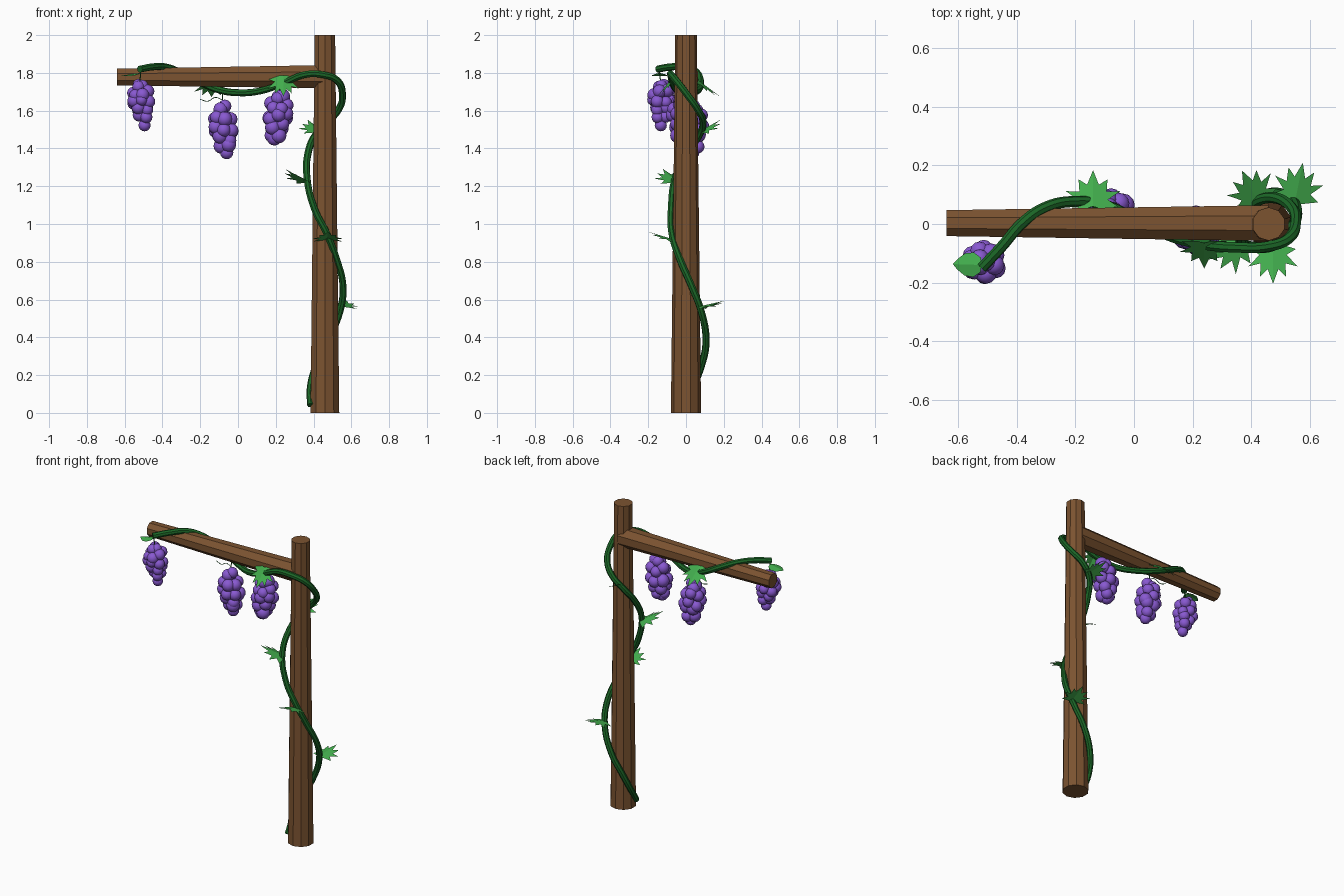
import bpy, bmesh, math, random
from mathutils import Vector, Matrix

random.seed(4)
cube = bpy.data.objects.get("Cube")
if cube:
    bpy.data.objects.remove(cube)


def material(name, rgb):
    m = bpy.data.materials.new(name)
    m.use_nodes = True
    m.diffuse_color = (*rgb, 1)
    m.node_tree.nodes["Principled BSDF"].inputs["Base Color"].default_value = (*rgb, 1)
    return m


WOOD = material("brown wood", (0.2, 0.087, 0.03))
VINE = material("dark green vine", (0.011, 0.135, 0.02))
LEAF = material("light green leaf", (0.055, 0.42, 0.075))
GRAPE = material("purple grape", (0.25, 0.1, 0.64))


def finish(bm, name, mat):
    mesh = bpy.data.meshes.new(name)
    bm.to_mesh(mesh)
    bm.free()
    mesh.materials.append(mat)
    obj = bpy.data.objects.new(name, mesh)
    bpy.context.collection.objects.link(obj)
    return obj


def smooth(obj, angle):
    bpy.ops.object.select_all(action="DESELECT")
    obj.select_set(True)
    bpy.context.view_layer.objects.active = obj
    bpy.ops.object.shade_smooth_by_angle(angle=math.radians(angle))


def timber(name, start, end, r1, r2, sides, turn=0):
    """Faceted, tapered log between two points."""
    start, end = Vector(start), Vector(end)
    axis = end - start
    bm = bmesh.new()
    place = (Matrix.Translation((start + end) / 2)
             @ axis.to_track_quat("Z", "Y").to_matrix().to_4x4()
             @ Matrix.Rotation(turn, 4, "Z"))
    bmesh.ops.create_cone(bm, cap_ends=True, segments=sides, radius1=r1, radius2=r2,
                          depth=axis.length, matrix=place)
    return finish(bm, name, WOOD)


def tendril(name, points, radius, steps):
    """Faceted tube along a smooth path."""
    curve = bpy.data.curves.new(name, "CURVE")
    curve.dimensions = "3D"
    curve.bevel_depth = radius
    curve.bevel_resolution = 2
    curve.use_fill_caps = True
    spline = curve.splines.new("BEZIER")
    spline.resolution_u = steps
    spline.bezier_points.add(len(points) - 1)
    for bp, p in zip(spline.bezier_points, points):
        bp.co = p
        bp.handle_left_type = bp.handle_right_type = "AUTO"
    curve.materials.append(VINE)
    obj = bpy.data.objects.new(name, curve)
    bpy.context.collection.objects.link(obj)
    bpy.ops.object.select_all(action="DESELECT")
    obj.select_set(True)
    bpy.context.view_layer.objects.active = obj
    bpy.ops.object.convert(target="MESH")
    smooth(bpy.context.object, 30)


# Half outlines of the leaves: sideways, forward
LOBED = [(.15, -.03), (.56, .08), (.33, .24), (.6, .52), (.3, .46), (.32, .8), (.13, .62)]
OVAL = [(.25, .05), (.42, .3), (.38, .6), (.18, .85)]


def leaf(name, base, forward, size, half, fold=0.22):
    f = Vector(forward).normalized()
    s = f.cross(Vector((0, 0, 1))).normalized()
    n = s.cross(f)
    outline = [(0, 0)] + half + [(0, 1)] + [(-a, b) for a, b in reversed(half)]
    bm = bmesh.new()
    place = lambda a, b: Vector(base) + size * (s * a + f * b - n * fold * abs(a))
    rim = [bm.verts.new(place(a, b)) for a, b in outline]
    hub = bm.verts.new(place(0, .3))
    for i, v in enumerate(rim):
        bm.faces.new((hub, v, rim[(i + 1) % len(rim)]))
    return finish(bm, name, LEAF)


# Rings in a bunch: depth from the top, ring radius, grape count
RINGS = [(.12, .3, 3), (.3, .85, 6), (.48, .95, 6), (.64, .7, 4), (.78, .5, 3), (.9, .1, 1)]


def grapes(name, x, y, top, height, width, lean):
    bm = bmesh.new()
    for k, (depth, ring, count) in enumerate(RINGS):
        for i in range(count):
            a = math.tau * i / count + k * 0.8
            spot = Vector((x + width * ring * math.cos(a) + lean * depth ** 2,
                           y + width * ring * math.sin(a),
                           top - depth * height + random.uniform(-.016, .016)))
            bmesh.ops.create_uvsphere(bm, u_segments=12, v_segments=8,
                                      radius=random.uniform(.033, .04) * height / .29,
                                      matrix=Matrix.Translation(spot))
    smooth(finish(bm, name, GRAPE), 60)


# Post and beam
timber("post", (.46, 0, 0), (.46, 0, 2), .08, .057, 10)
timber("beam", (.46, .003, 1.78), (-.64, .003, 1.778), .066, .048, 8, math.pi / 8)

# Vine climbing round the post, then along the beam
tendril("vine", [
    (.385, -.03, .04), (.383, .03, .13), (.41, .078, .24), (.475, .106, .38),
    (.54, .08, .54), (.556, .03, .67), (.52, -.035, .82), (.47, -.075, .95),
    (.405, -.078, 1.08), (.365, -.055, 1.25), (.372, .01, 1.38), (.41, .07, 1.47),
    (.475, .09, 1.54), (.535, .06, 1.61), (.553, .01, 1.68), (.525, -.052, 1.76),
    (.45, -.078, 1.79), (.35, -.08, 1.79), (.24, -.07, 1.745), (.12, -.04, 1.705),
    (0, .02, 1.695), (-.1, .065, 1.71), (-.2, .077, 1.75), (-.3, .058, 1.8),
    (-.38, .005, 1.83), (-.45, -.075, 1.832), (-.52, -.15, 1.82)], .019, 6)

# Leaves
for i, (base, forward, size) in enumerate([
        ((.55, .075, .565), (.2, 1, .22), .14),
        ((.475, -.07, .92), (0, -1, .3), .14),
        ((.37, -.05, 1.225), (-1, -.6, .55), .155),
        ((.425, .07, 1.49), (-.5, 1, .55), .14),
        ((.24, -.065, 1.785), (0, -.75, -.95), .14),
        ((-.14, .06, 1.765), (0, 1, -.75), .155)]):
    leaf(f"vine_leaf_{i + 1}", base, forward, size, LOBED)
leaf("vine_tip_leaf", (-.52, -.14, 1.8), (-1, .03, -.15), .1, OVAL)

# Grape bunches with thin stalks
for side, x, y, top, height, width, lean, source in [
        ("outer", -.52, -.13, 1.772, .265, .047, .035, (-.515, -.145, 1.82)),
        ("middle", -.085, .04, 1.65, .3, .05, .035, (-.08, .05, 1.71)),
        ("inner", .22, -.022, 1.715, .305, .05, -.03, (.22, -.06, 1.74))]:
    grapes(f"{side}_grape_bunch", x, y, top, height, width, lean)
    tendril(f"{side}_grape_stalk", [source, (x, y, top - .04)], .003, 2)
tendril("curling_tendril", [(-.2, .06, 1.66), (-.16, .055, 1.65), (-.12, .05, 1.67), (-.08, .045, 1.655)],
        .002, 4)
